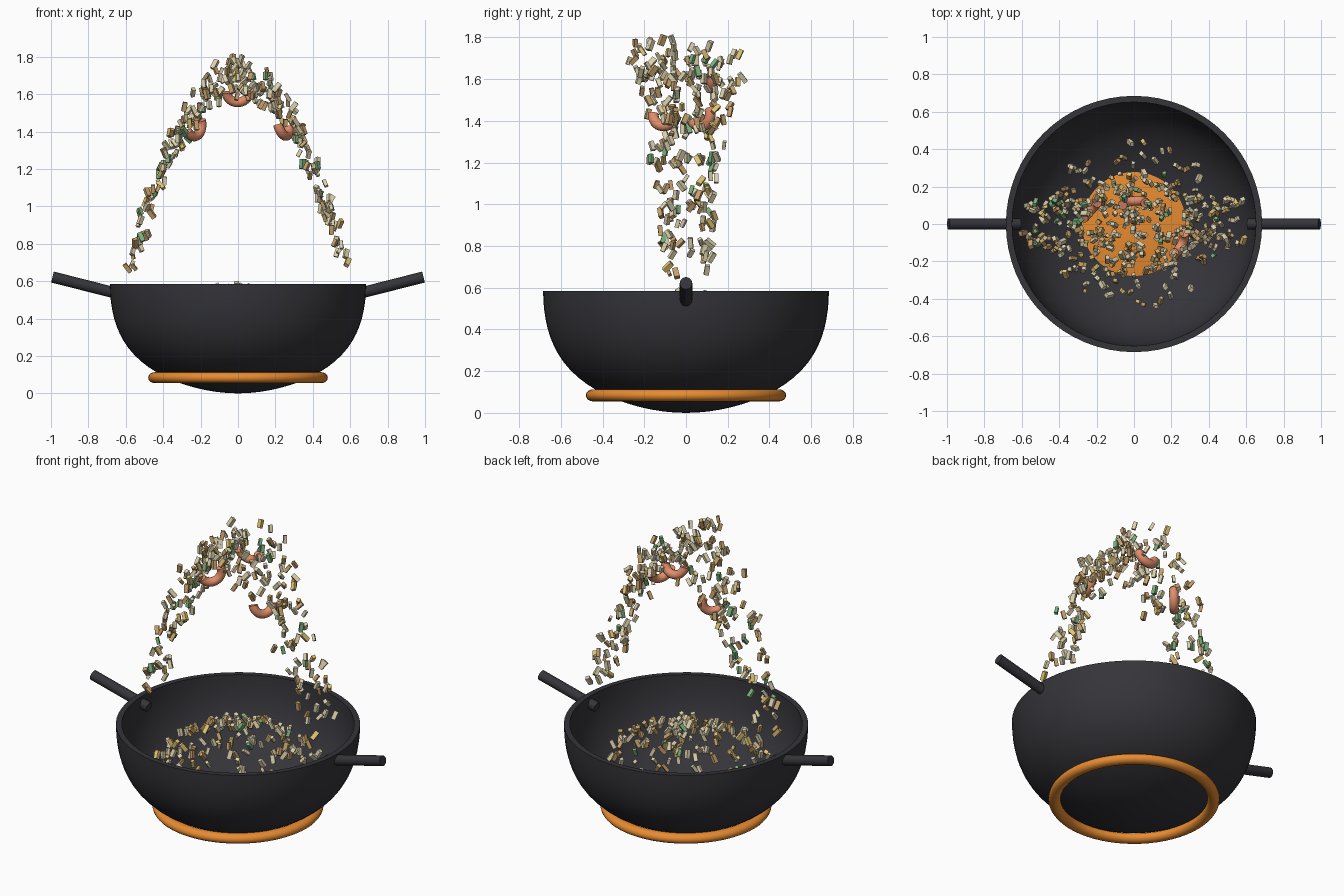
import bpy, bmesh, math, random
from mathutils import Matrix, Vector, Euler

if "Cube" in bpy.data.objects:
    bpy.data.objects.remove(bpy.data.objects["Cube"])

random.seed(11)


def material(name, rgb):
    m = bpy.data.materials.new(name)
    m.diffuse_color = (*rgb, 1)
    m.use_nodes = True
    m.node_tree.nodes["Principled BSDF"].inputs["Base Color"].default_value = m.diffuse_color
    return m


IRON = material("iron", (0.035, 0.035, 0.042))
ORANGE = material("orange", (0.80, 0.26, 0.03))
SALMON = material("salmon", (0.76, 0.27, 0.15))


def finish(name, bm, mat, smooth=True):
    me = bpy.data.meshes.new(name)
    bmesh.ops.recalc_face_normals(bm, faces=bm.faces)
    bm.to_mesh(me)
    bm.free()
    ob = bpy.data.objects.new(name, me)
    bpy.context.collection.objects.link(ob)
    me.materials.append(mat)
    if smooth:
        bpy.ops.object.select_all(action='DESELECT')
        bpy.context.view_layer.objects.active = ob
        ob.select_set(True)
        bpy.ops.object.shade_smooth_by_angle(angle=math.radians(40))
    return ob


def lathe(name, profile, mat, steps=64):
    bm = bmesh.new()
    vs = [bm.verts.new((r, 0, z)) for r, z in profile]
    es = [bm.edges.new(p) for p in zip(vs, vs[1:])]
    bmesh.ops.spin(bm, geom=vs + es, cent=(0, 0, 0), axis=(0, 0, 1),
                   angle=math.tau, steps=steps)
    bmesh.ops.remove_doubles(bm, verts=bm.verts, dist=1e-5)
    return finish(name, bm, mat)


# Wok bowl: full-bellied outer and inner curves joined by a thin rim
def bowl_arc(r, h):
    pts = []
    for i in range(21):
        a = i * math.pi / 40
        belly = 1 + 0.10 * math.sin(2 * a) * math.cos(a)
        pts.append((r * math.sin(a) * belly, 0.585 - h * math.cos(a)))
    return pts


lathe("wok", bowl_arc(0.685, 0.585) + bowl_arc(0.652, 0.55)[::-1], IRON)

# Burner ring under the wok
lathe("burner_ring", [(0.446 + 0.034 * math.cos(a), 0.084 + 0.029 * math.sin(a))
                      for a in (i * math.tau / 16 for i in range(17))], ORANGE)

# Shallow pool in the bottom of the wok
lathe("oil_pool", [(0, 0.10), (0.1, 0.098), (0.2, 0.093), (0.285, 0.08),
                   (0.2, 0.055), (0, 0.045)], ORANGE)

# Two slanted handles
for side, label in ((-1, "left"), (1, "right")):
    a, b = Vector((side * 0.61, 0, 0.525)), Vector((side * 0.992, 0, 0.622))
    bm = bmesh.new()
    bmesh.ops.create_cone(bm, cap_ends=True, segments=20, radius1=0.03, radius2=0.03,
                          depth=(b - a).length,
                          matrix=Matrix.Translation((a + b) / 2) @
                          (b - a).to_track_quat('Z', 'Y').to_matrix().to_4x4())
    finish("handle_" + label, bm, IRON)


# Curled shrimp: a disc swept through the lower part of a circle
def shrimp(name, loc, rot, arc=math.radians(170)):
    bm = bmesh.new()
    bmesh.ops.create_circle(bm, cap_ends=True, segments=12, radius=0.026,
                            matrix=Matrix.Translation((0.062, 0, 0)))
    bmesh.ops.rotate(bm, verts=bm.verts, cent=(0, 0, 0),
                     matrix=Matrix.Rotation((math.pi - arc) / 2, 3, 'Y'))
    bmesh.ops.spin(bm, geom=bm.faces[:] + bm.edges[:] + bm.verts[:],
                   cent=(0, 0, 0), axis=(0, 1, 0), angle=arc, steps=16)
    ob = finish(name, bm, SALMON)
    ob.location, ob.rotation_euler = loc, rot


shrimp("shrimp_top", (0, 0.105, 1.615), (0.3, 0, 0.1))
shrimp("shrimp_left", (-0.235, 0.07, 1.435), (0, -0.5, 0.85))
shrimp("shrimp_right", (0.24, -0.10, 1.435), (-0.3, 0.1, 1.1))

# Rice grains and diced vegetables, one mesh per colour
kinds = [("rice_cream", (0.72, 0.64, 0.42), 0.52),
         ("rice_toasted", (0.56, 0.36, 0.15), 0.34),
         ("egg_bits", (0.76, 0.56, 0.18), 0.08),
         ("green_bits", (0.20, 0.44, 0.20), 0.06)]
weights = [k[2] for k in kinds]
meshes = [bmesh.new() for _ in kinds]


def grain(loc):
    bm = random.choices(meshes, weights)[0]
    rot = Euler((random.uniform(-0.7, 0.7), random.uniform(-0.7, 0.7),
                 random.uniform(0, math.tau)))
    size = Vector((0.019, 0.022, 0.045)) * random.uniform(0.85, 1.2)
    bmesh.ops.create_cube(bm, size=1, matrix=Matrix.LocRotScale(loc, rot, size))


# Tossed arch, wide at the crest and narrow at both ends
for i in range(250):
    x = -0.575 + 1.14 * (i + random.random()) / 250
    spread = 0.29 * (1 - 0.6 * abs(x) / 0.58)
    grain(Vector((x + random.uniform(-0.03, 0.03), random.uniform(-spread, spread),
                  1.69 - 3.05 * x * x + random.uniform(-0.115, 0.115) * (1 - abs(x)))))

# Domed layer of grains inside the wok
for i in range(160):
    r = 0.46 * ((i + 0.5) / 160) ** 0.58
    a = random.uniform(0, math.tau)
    grain(Vector((r * math.cos(a), r * math.sin(a),
                  0.555 - 0.85 * r * r + random.uniform(-0.025, 0.02))))

for (name, rgb, _), bm in zip(kinds, meshes):
    finish(name, bm, material(name, rgb), smooth=False)
